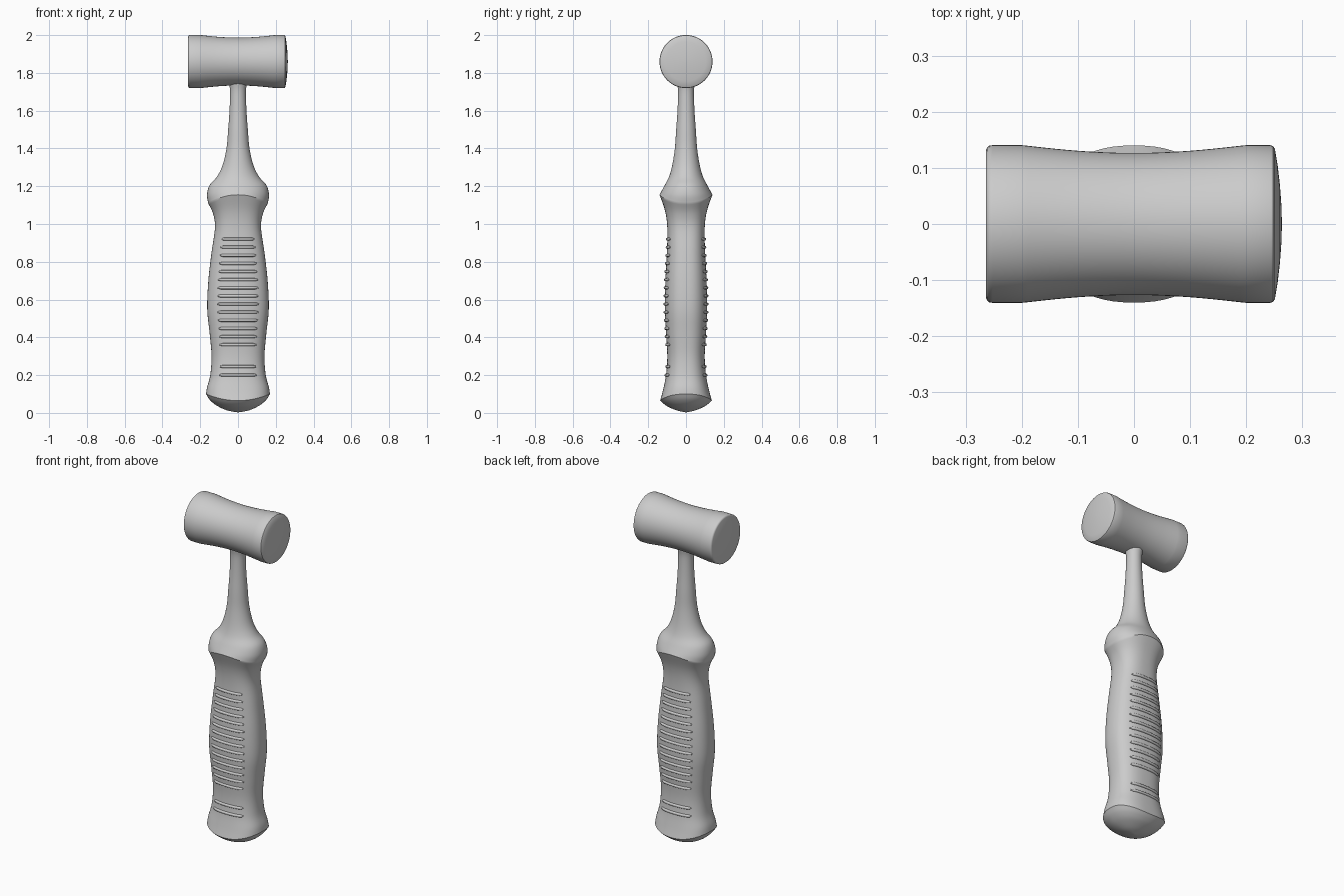
import bpy, bmesh, math

if "Cube" in bpy.data.objects:
    bpy.data.objects.remove(bpy.data.objects["Cube"])

SEG = 64


def catmull(rows, steps=5):
    """Smooth a list of equal-length tuples with a Catmull-Rom spline."""
    pts = [rows[0]] + rows + [rows[-1]]
    out = []
    for i in range(1, len(pts) - 2):
        a, b, c, d = pts[i - 1:i + 3]
        for s in range(steps):
            t = s / steps
            out.append(tuple(0.5 * (2 * q + (r - p) * t + (2 * p - 5 * q + 4 * r - u) * t * t
                                    + (3 * q - p - 3 * r + u) * t ** 3)
                             for p, q, r, u in zip(a, b, c, d)))
    return out + [rows[-1]]


def loft(name, rings):
    """Skin closed rings of points, closing both ends."""
    bm = bmesh.new()
    loops = [[bm.verts.new(p) for p in ring] for ring in rings]
    for a, b in zip(loops, loops[1:]):
        for i in range(SEG):
            j = (i + 1) % SEG
            bm.faces.new((a[i], a[j], b[j], b[i]))
    bm.faces.new(loops[0])
    bm.faces.new(loops[-1])
    bmesh.ops.recalc_face_normals(bm, faces=bm.faces)
    mesh = bpy.data.meshes.new(name)
    bm.to_mesh(mesh)
    bm.free()
    obj = bpy.data.objects.new(name, mesh)
    bpy.context.collection.objects.link(obj)
    bpy.ops.object.select_all(action='DESELECT')
    obj.select_set(True)
    bpy.context.view_layer.objects.active = obj
    bpy.ops.object.shade_smooth_by_angle(angle=math.radians(32))
    return obj


def spow(v, e):
    return math.copysign(abs(v) ** e, v)


def handle_ring(row):
    z, rx, ry, dz, n = row
    ring = []
    for i in range(SEG):
        a = 2 * math.pi * i / SEG
        c, s = spow(math.cos(a), 2 / n), spow(math.sin(a), 2 / n)
        ring.append((rx * c, ry * s, z + dz * c * c))
    return ring


# Handle rows: height, half width, half depth, height shift at the sides, roundness
butt = [(0.003, 0.004, 0.004, 0, 2), (0.012, 0.06, 0.045, 0.002, 2),
        (0.03, 0.115, 0.09, 0.01, 2.2), (0.048, 0.15, 0.118, 0.022, 2.3),
        (0.065, 0.169, 0.137, 0.035, 2.4)]
grip = [(0.065, 0.169, 0.137, 0.035, 2.4), (0.12, 0.164, 0.122, 0.015, 2.5),
        (0.2, 0.147, 0.106, 0, 2.5), (0.3, 0.14, 0.099, 0, 2.5),
        (0.42, 0.15, 0.106, 0, 2.5), (0.55, 0.163, 0.112, 0, 2.5),
        (0.7, 0.157, 0.109, 0, 2.5), (0.85, 0.14, 0.101, 0, 2.5),
        (0.98, 0.122, 0.099, 0, 2.5), (1.07, 0.132, 0.111, -0.015, 2.4),
        (1.155, 0.158, 0.14, -0.045, 2.3)]
neck = [(1.155, 0.158, 0.14, -0.045, 2.3), (1.175, 0.164, 0.129, -0.02, 2.2),
        (1.205, 0.151, 0.113, 0, 2.1), (1.25, 0.112, 0.09, 0, 2),
        (1.31, 0.082, 0.073, 0, 2), (1.4, 0.061, 0.059, 0, 2),
        (1.5, 0.052, 0.052, 0, 2), (1.6, 0.045, 0.045, 0, 2),
        (1.7, 0.042, 0.042, 0, 2), (1.75, 0.048, 0.048, 0, 2),
        (1.8, 0.052, 0.052, 0, 2)]
grip_rows = catmull(grip)
loft("handle", [handle_ring(r) for r in catmull(butt)[:-1] + grip_rows[:-1] + catmull(neck)])

# Head turned around the x axis
HEAD_Z = 1.86
waist = catmull([(-0.2, 0.1405), (-0.1, 0.1305), (0, 0.1265), (0.1, 0.1305), (0.2, 0.1405)], 6)
profile = ([(-0.264, 0.002), (-0.264, 0.131), (-0.262, 0.136), (-0.258, 0.1395), (-0.252, 0.1405)]
           + waist
           + [(0.243, 0.1405), (0.248, 0.1385), (0.251, 0.134), (0.256, 0.105),
              (0.260, 0.07), (0.263, 0.03), (0.2635, 0.002)])
loft("head", [[(x, r * math.cos(2 * math.pi * i / SEG), HEAD_Z + r * math.sin(2 * math.pi * i / SEG))
               for i in range(SEG)] for x, r in profile])

# Raised grip ribs following the curved front and back faces
heights = [0.92 - 0.043 * i for i in range(14)] + [0.245, 0.2]
for name, side in (("front_ribs", -1), ("back_ribs", 1)):
    curve = bpy.data.curves.new(name, 'CURVE')
    curve.dimensions = '3D'
    curve.bevel_depth = 0.008
    curve.bevel_resolution = 2
    curve.use_fill_caps = True
    for z in heights:
        _, rx, ry, _, n = min(grip_rows, key=lambda r: abs(r[0] - z))
        for lo, hi in zip(grip_rows, grip_rows[1:]):
            if lo[0] <= z <= hi[0]:
                t = (z - lo[0]) / (hi[0] - lo[0])
                rx, ry = (lo[k] + (hi[k] - lo[k]) * t for k in (1, 2))
        spline = curve.splines.new('POLY')
        spline.points.add(14)
        for i, p in enumerate(spline.points):
            u = (i / 7 - 1) * 0.67
            y = ry * (1 - abs(u) ** n) ** (1 / n)
            p.co = (rx * u, side * y, z, 1)
            p.radius = 0.4 if i in (0, 14) else 1
    obj = bpy.data.objects.new(name, curve)
    bpy.context.collection.objects.link(obj)
